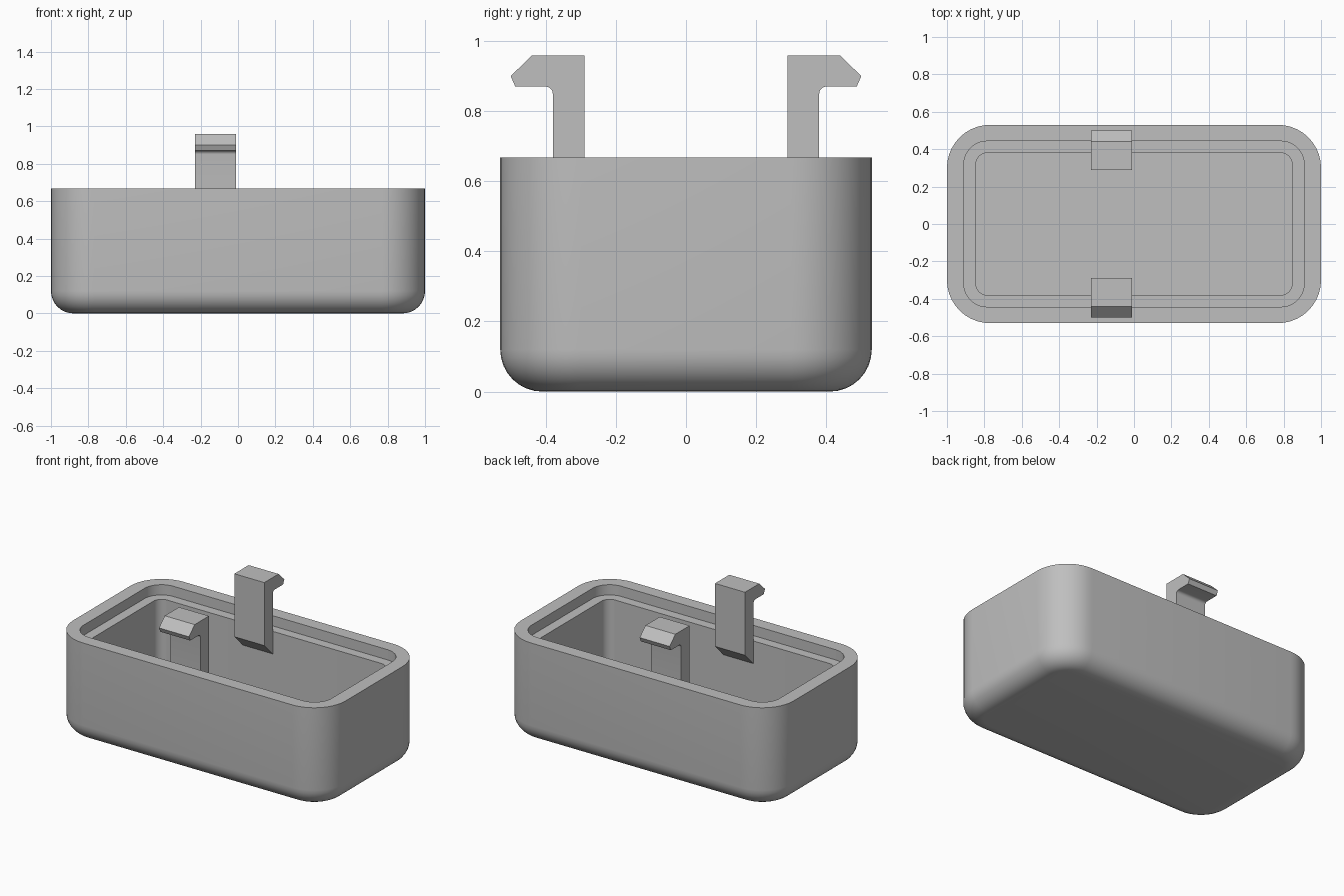
import bpy, bmesh, math

if "Cube" in bpy.data.objects:
    bpy.data.objects.remove(bpy.data.objects["Cube"])

SEG = 10  # steps per rounded corner

grey = bpy.data.materials.new("plain_grey")
grey.diffuse_color = (0.52, 0.52, 0.52, 1)
grey.use_nodes = True
grey.node_tree.nodes["Principled BSDF"].inputs["Base Color"].default_value = grey.diffuse_color


def rounded_ring(hx, hy, r, z):
    """Points of a rounded rectangle, anticlockwise."""
    pts = []
    for k, (sx, sy) in enumerate([(1, 1), (-1, 1), (-1, -1), (1, -1)]):
        for i in range(SEG + 1):
            a = math.pi / 2 * (k + i / SEG)
            pts.append((sx * (hx - r) + r * math.cos(a),
                        sy * (hy - r) + r * math.sin(a), z))
    return pts


def finish(name, bm):
    bmesh.ops.recalc_face_normals(bm, faces=bm.faces[:])
    mesh = bpy.data.meshes.new(name)
    bm.to_mesh(mesh)
    bm.free()
    mesh.materials.append(grey)
    obj = bpy.data.objects.new(name, mesh)
    bpy.context.collection.objects.link(obj)
    bpy.ops.object.select_all(action='DESELECT')
    obj.select_set(True)
    bpy.context.view_layer.objects.active = obj
    bpy.ops.object.shade_smooth_by_angle(angle=math.radians(30))
    return obj


# Hollow box: rounded bottom edge, outer wall, stepped rim, inner wall, floor
fillet = 0.12
rings = []
for i in range(9):
    a = math.pi / 2 * i / 8
    d = fillet * (1 - math.sin(a))
    rings.append((1 - d, 0.53 - d, 0.23 - d, fillet * (1 - math.cos(a))))
rings += [(1.0, 0.53, 0.23, 0.668),
          (0.91, 0.443, 0.125, 0.668),
          (0.91, 0.443, 0.125, 0.60),
          (0.845, 0.38, 0.06, 0.60),
          (0.845, 0.38, 0.06, 0.14)]

bm = bmesh.new()
loops = [[bm.verts.new(p) for p in rounded_ring(*r)] for r in rings]
for lo, hi in zip(loops, loops[1:]):
    n = len(lo)
    for i in range(n):
        j = (i + 1) % n
        bm.faces.new((lo[i], lo[j], hi[j], hi[i]))
bm.faces.new(loops[0][::-1])
bm.faces.new(loops[-1])
finish("box_shell", bm)

# Snap clips: hooked profile in y and z, with a small fillet under the hook
profile = [(0.29, 0.54), (0.29, 0.958), (0.44, 0.958), (0.50, 0.90), (0.487, 0.87)]
for i in range(6):
    a = math.pi / 2 * (1 + i / 5)
    profile.append((0.40 + 0.02 * math.cos(a), 0.85 + 0.02 * math.sin(a)))
profile.append((0.38, 0.45))

for name, side in (("back_clip", 1), ("front_clip", -1)):
    bm = bmesh.new()
    face = bm.faces.new([bm.verts.new((-0.23, side * y, z)) for y, z in profile])
    ext = bmesh.ops.extrude_face_region(bm, geom=[face], use_keep_orig=True)
    moved = [v for v in ext["geom"] if isinstance(v, bmesh.types.BMVert)]
    bmesh.ops.translate(bm, verts=moved, vec=(0.22, 0, 0))
    finish(name, bm)
